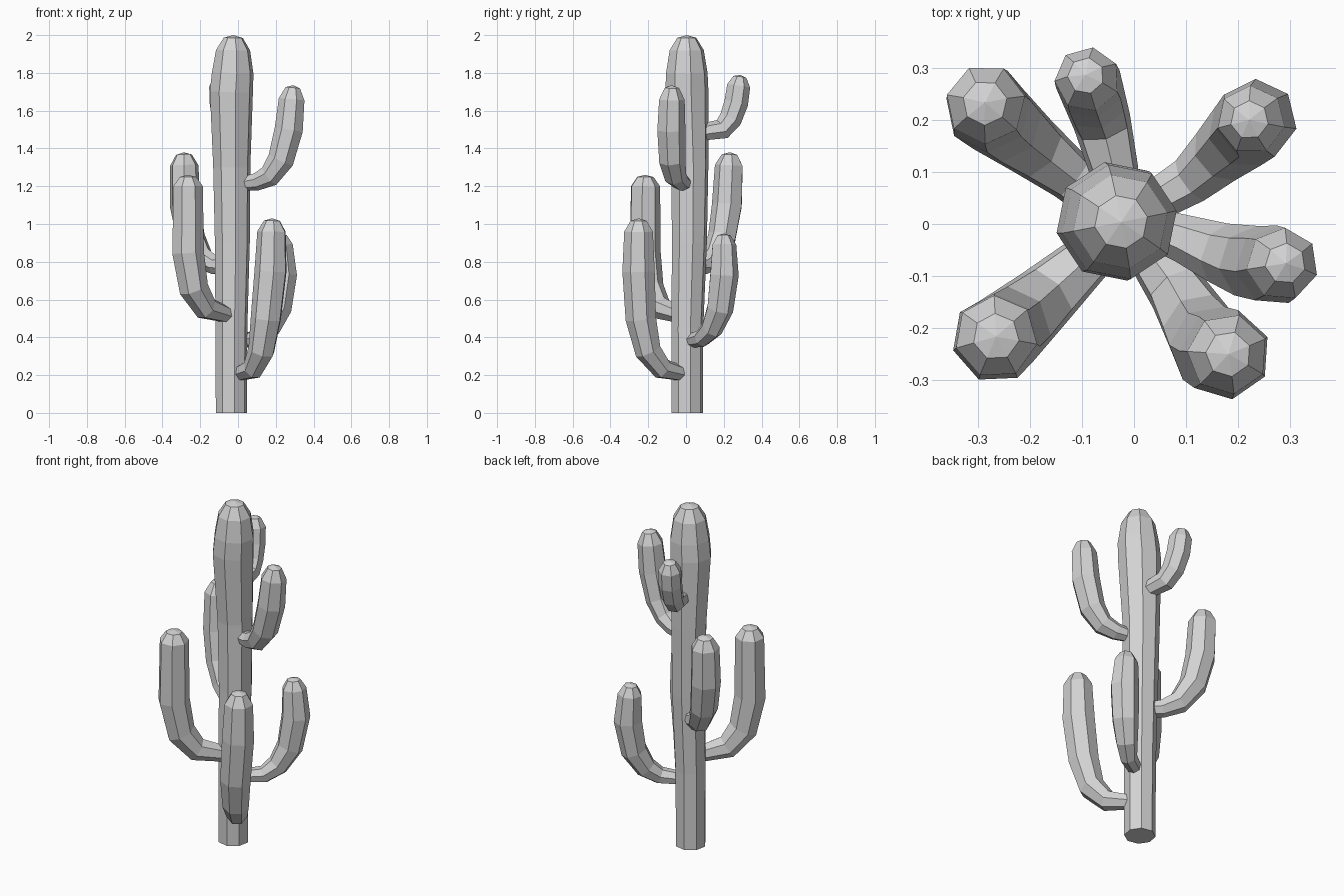
import bpy, bmesh
from math import pi, sin, cos
from mathutils import Vector

if "Cube" in bpy.data.objects:
    bpy.data.objects.remove(bpy.data.objects["Cube"], do_unlink=True)

GREY = (0.65, 0.65, 0.65, 1)
mat = bpy.data.materials.new("light grey")
mat.use_nodes = True
mat.diffuse_color = GREY
mat.node_tree.nodes["Principled BSDF"].inputs["Base Color"].default_value = GREY


def limb(name, rings, cap, sides=7, phase=0.0, up=Vector((0, 0, 1))):
    """Sweep a faceted tube through (x, y, z, radius) rings and close it with a dome."""
    points = [Vector(r[:3]) for r in rings]
    radii = [r[3] for r in rings]
    tip_dir = (points[-1] - points[-2]).normalized()
    end, end_radius = points[-1], radii[-1]
    points.append(end + tip_dir * cap * 0.82)
    radii.append(end_radius * 0.56)
    bm = bmesh.new()
    loops = []
    last = len(points) - 1
    for i, (p, r) in enumerate(zip(points, radii)):
        ahead = (points[min(i + 1, last)] - p).normalized()
        behind = (p - points[max(i - 1, 0)]).normalized()
        tangent = (ahead + behind).normalized()
        # carry the side direction along the path so the ribs do not twist
        if i == 0:
            axis = up
        axis = (axis - tangent * axis.dot(tangent)).normalized()
        other = tangent.cross(axis)
        angles = [phase + 2 * pi * k / sides for k in range(sides)]
        loops.append([bm.verts.new(p + (axis * cos(a) + other * sin(a)) * r) for a in angles])
    for a, b in zip(loops, loops[1:]):
        for k in range(sides):
            n = (k + 1) % sides
            bm.faces.new((a[k], a[n], b[n], b[k]))
    pole = bm.verts.new(end + tip_dir * cap)
    for k in range(sides):
        bm.faces.new((loops[-1][k], loops[-1][(k + 1) % sides], pole))
    bm.faces.new(loops[0][::-1])
    bmesh.ops.recalc_face_normals(bm, faces=bm.faces[:])
    mesh = bpy.data.meshes.new(name)
    bm.to_mesh(mesh)
    bm.free()
    mesh.materials.append(mat)
    bpy.context.collection.objects.link(bpy.data.objects.new(name, mesh))


# Trunk: eight ribs, slightly swollen near the top
limb("trunk", [
    (-.035, .007, 0, .084), (-.035, .007, .45, .086), (-.03, .018, .9, .094),
    (-.033, .02, 1.3, .1), (-.035, .005, 1.7, .116), (-.028, .004, 1.8, .112),
    (-.026, .004, 1.92, .092),
], cap=.08, sides=8, phase=pi * 11 / 180, up=Vector((1, 0, 0)))

# Arms: each leaves the trunk sideways and bends upward
limb("front_left_low_arm", [
    (.01, -.03, .21, .042), (.08, -.125, .233, .058), (.125, -.2, .33, .072),
    (.15, -.238, .5, .083), (.175, -.25, .75, .088), (.18, -.25, .96, .078),
], cap=.07)
limb("back_left_low_arm", [
    (0, .02, .38, .036), (.11, .085, .395, .048), (.165, .135, .445, .06),
    (.212, .178, .55, .073), (.235, .2, .73, .079), (.225, .2, .89, .066),
], cap=.06, phase=pi)
limb("front_right_arm", [
    (-.06, -.04, .52, .045), (-.17, -.14, .555, .066), (-.235, -.197, .66, .08),
    (-.265, -.22, .85, .086), (-.265, -.217, 1.2, .08),
], cap=.06)
limb("back_right_arm", [
    (-.04, .02, .775, .04), (-.12, .09, .78, .05), (-.19, .145, .82, .063),
    (-.25, .193, .93, .077), (-.28, .22, 1.1, .083), (-.285, .23, 1.31, .077),
], cap=.07)
limb("left_high_arm", [
    (.03, -.005, 1.215, .038), (.1, -.03, 1.225, .048), (.168, -.057, 1.255, .06),
    (.228, -.075, 1.34, .072), (.27, -.08, 1.5, .077), (.285, -.077, 1.66, .07),
], cap=.075, phase=pi)
limb("back_high_arm", [
    (-.03, .03, 1.48, .04), (-.038, .1, 1.487, .048), (-.06, .19, 1.5, .057),
    (-.075, .235, 1.555, .062), (-.085, .265, 1.64, .065), (-.09, .278, 1.73, .063),
], cap=.06)
